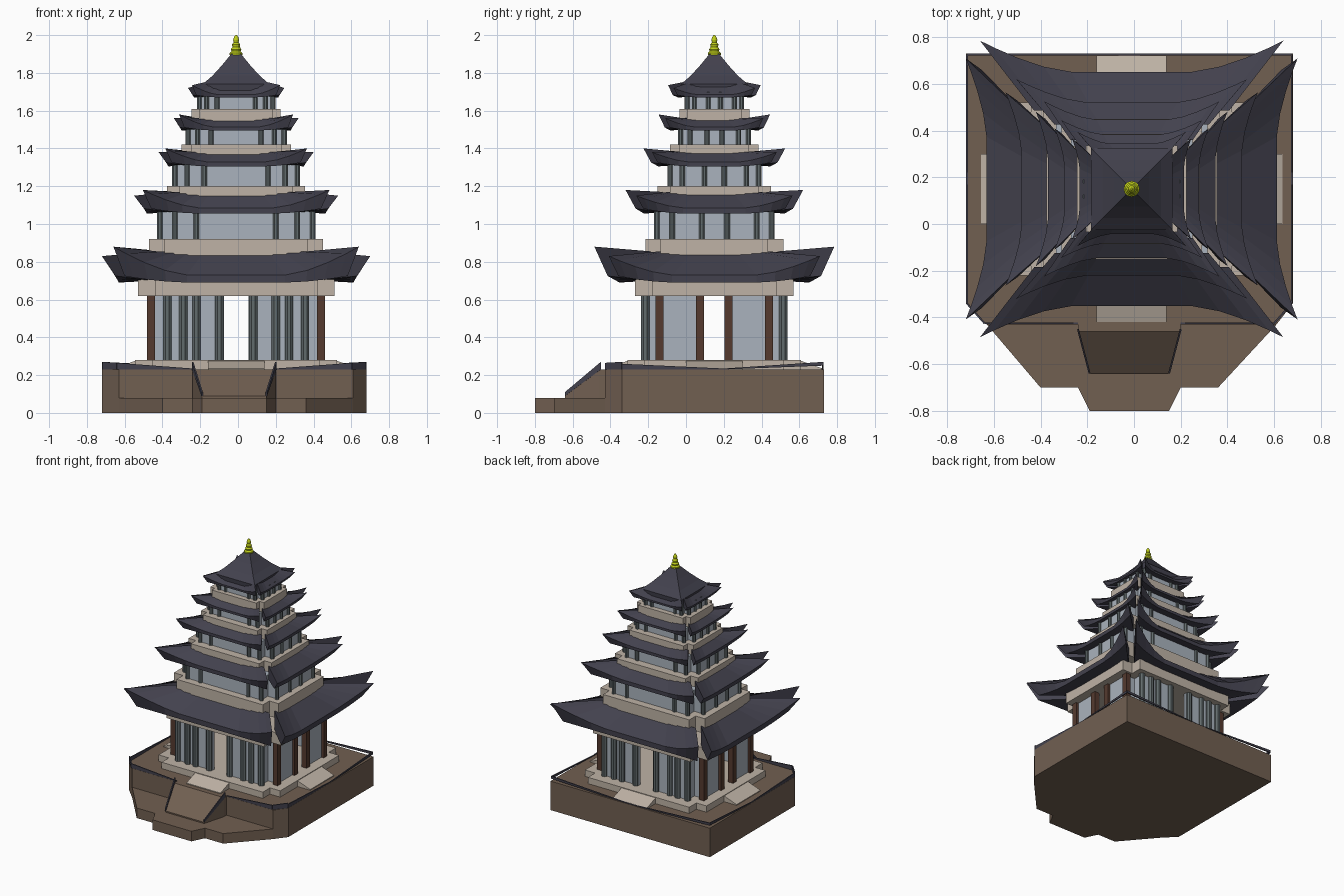
import bpy, bmesh, math
from mathutils import Vector

cube = bpy.data.objects.get("Cube")
if cube:
    bpy.data.objects.remove(cube)

CX, CY = -0.01, 0.15  # tower centre


def material(name, rgb):
    m = bpy.data.materials.new(name)
    m.use_nodes = True
    m.diffuse_color = (*rgb, 1)
    m.node_tree.nodes["Principled BSDF"].inputs["Base Color"].default_value = (*rgb, 1)
    return m


EARTH = material("earth brown", (0.165, 0.115, 0.083))
STONE = material("pale stone", (0.52, 0.45, 0.38))
WALL = material("blue grey wall", (0.40, 0.45, 0.51))
POST = material("slate post", (0.12, 0.145, 0.15))
WOOD = material("dark wood", (0.09, 0.042, 0.028))
TILE = material("dark roof tile", (0.055, 0.053, 0.075))
GOLD = material("yellow green gilding", (0.52, 0.62, 0.01))


def finish(name, bm, mat):
    bmesh.ops.recalc_face_normals(bm, faces=bm.faces)
    me = bpy.data.meshes.new(name)
    bm.to_mesh(me)
    bm.free()
    me.materials.append(mat)
    ob = bpy.data.objects.new(name, me)
    bpy.context.collection.objects.link(ob)
    return ob


def loft(name, rings, mat, into=None):
    """Skin a row of equal closed rings and cap both ends."""
    bm = into or bmesh.new()
    rows = [[bm.verts.new(p) for p in r] for r in rings]
    for a, b in zip(rows, rows[1:]):
        for i in range(len(a)):
            j = (i + 1) % len(a)
            bm.faces.new((a[i], a[j], b[j], b[i]))
    bm.faces.new(rows[0][::-1])
    bm.faces.new(rows[-1])
    return None if into else finish(name, bm, mat)


def prism(name, pts, z0, z1, mat, into=None):
    return loft(name, [[(x, y, z) for x, y in pts] for z in (z0, z1)], mat, into)


def rect(x, y, hx, hy):
    return [(x - hx, y - hy), (x + hx, y - hy), (x + hx, y + hy), (x - hx, y + hy)]


def cross(hx, hy, n):
    """Rectangle with square notches at its corners, around the tower."""
    quarter = [(hx, hy - n), (hx - n, hy - n), (hx - n, hy)]
    pts = []
    for sx, sy in ((1, 1), (-1, 1), (-1, -1), (1, -1)):
        q = [(CX + sx * x, CY + sy * y) for x, y in quarter]
        pts += q if sx * sy > 0 else q[::-1]
    return pts


def place(side, u, d, z):
    """Tower point at width u and outward distance d on one of four sides."""
    x, y = ((u, -d), (d, u), (-u, d), (-d, -u))[side]
    return (CX + x, CY + y, z)


# Terrace in two levels
left = [(-0.72, 0.73), (-0.72, -0.34), (-0.63, -0.43)]
right = [(0.61, -0.43), (0.68, -0.34), (0.68, 0.73)]
apron = [(-0.40, -0.70), (-0.24, -0.70), (-0.19, -0.80),
         (0.15, -0.80), (0.20, -0.70), (0.36, -0.70)]
prism("lower_terrace", left + apron + right, 0, 0.08, EARTH)
prism("upper_terrace", left + right, 0.08, 0.23, EARTH)

# Front ramp, narrowing downwards
loft("front_ramp", [
    [(-0.24, -0.43, 0.08), (0.20, -0.43, 0.08), (0.20, -0.43, 0.23), (-0.24, -0.43, 0.23)],
    [(-0.24, -0.46, 0.08), (0.20, -0.46, 0.08), (0.20, -0.46, 0.23), (-0.24, -0.46, 0.23)],
    [(-0.19, -0.64, 0.08), (0.15, -0.64, 0.08), (0.15, -0.64, 0.09), (-0.19, -0.64, 0.09)],
], EARTH)

# Thin tapering rails along the terrace edges
bm = bmesh.new()


def rail(a, b, za, zb, ha, hb):
    a, b = Vector(a), Vector(b)
    side = Vector((b.y - a.y, a.x - b.x)).normalized() * 0.004
    rings = []
    for p, z, h in ((a, za, ha), (b, zb, hb)):
        q, r = p - side, p + side
        rings.append([(q.x, q.y, z), (r.x, r.y, z), (r.x, r.y, z + h), (q.x, q.y, z + h)])
    loft("", rings, None, bm)


for xs in (-1, 1):
    cx = -0.02
    rail((cx + xs * 0.22, -0.425), (cx + xs * 0.62, -0.425), 0.23, 0.23, 0.005, 0.035)
    rail((cx + xs * 0.62, -0.425), (cx + xs * 0.695, -0.34), 0.23, 0.23, 0.035, 0.04)
    rail((cx + xs * 0.695, -0.34), (cx + xs * 0.695, 0.2), 0.23, 0.23, 0.03, 0.005)
    rail((cx + xs * 0.695, 0.2), (cx + xs * 0.695, 0.725), 0.23, 0.25, 0.005, 0.02)
    rail((cx, 0.725), (cx + xs * 0.695, 0.725), 0.23, 0.25, 0.004, 0.02)
    rail((cx + xs * 0.17, -0.64), (cx + xs * 0.22, -0.45), 0.09, 0.23, 0.02, 0.04)
finish("terrace_rails", bm, TILE)

# Plinth with a sloping step on each side
prism("plinth", cross(0.535, 0.46, 0.09), 0.23, 0.28, STONE)
for side in range(4):
    d = (0.46, 0.535)[side % 2]
    loft("plinth_step", [
        [place(side, u, dd, z) for u, dd, z in
         ((w, d - 0.01, 0.228), (w, d + 0.11, 0.228), (w, d + 0.11, 0.236), (w, d - 0.01, 0.279))]
        for w in (-0.15, 0.15)], STONE)

# Ground floor: open hall with a doorway on every side
hx, hy, n = 0.45, 0.365, 0.085
bm = bmesh.new()
for sx in (-1, 1):
    for sy in (-1, 1):
        def panel(x0, x1, y0, y1):
            prism("", rect(CX + sx * (x0 + x1) / 2, CY + sy * (y0 + y1) / 2,
                           (x1 - x0) / 2, (y1 - y0) / 2), 0.28, 0.62, None, bm)
        panel(0.065, hx - n, hy - 0.025, hy)
        panel(hx - n - 0.025, hx - n, hy - n, hy - 0.025)
        panel(hx - n, hx, hy - n - 0.025, hy - n)
        panel(hx - 0.025, hx, 0.055, hy - n - 0.025)
finish("hall_walls", bm, WALL)


def posts(name, spots, r, z0, z1, mat, sides=8):
    bm = bmesh.new()
    for x, y in spots:
        ring = [(CX + x + r * math.cos(a), CY + y + r * math.sin(a))
                for a in (math.tau * (i + 0.5) / sides for i in range(sides))]
        prism("", ring, z0, z1, None, bm)
    finish(name, bm, mat)


signs = [(a, b) for a in (-1, 1) for b in (-1, 1)]
posts("hall_front_and_back_posts",
      [(a * x, b * hy) for a, b in signs for x in (0.09, 0.21, 0.28, hx - n)],
      0.024, 0.28, 0.62, POST)
posts("hall_side_posts",
      [(a * hx, b * y) for a, b in signs for y in (0.075, hy - n + 0.01)],
      0.03, 0.28, 0.62, WOOD, 4)
prism("hall_beam", cross(0.52, 0.42, 0.09), 0.62, 0.71, STONE)

# Upper floors: balcony slab, wall block, posts
floors = [  # wall hx, hy, slab hx, hy, slab bottom, floor, wall top
    (0.405, 0.305, 0.46, 0.365, 0.80, 0.92, 1.09),
    (0.325, 0.235, 0.365, 0.30, 1.12, 1.20, 1.33),
    (0.255, 0.18, 0.29, 0.235, 1.34, 1.42, 1.52),
    (0.195, 0.145, 0.235, 0.185, 1.53, 1.61, 1.70),
]
for wx, wy, bx, by, z0, z1, z2 in floors:
    n = wx * 0.2
    prism("balcony", cross(bx, by, n), z0, z1, STONE)
    prism("floor_wall", cross(wx, wy, n), z1, z2, WALL)
    spots = [(a * x, b * wy) for a, b in signs for x in (wx * 0.52, wx - n)]
    spots += [(a * wx, b * y) for a, b in signs for y in (wy * 0.22, wy - n)]
    posts("floor_posts", spots, 0.012 + wx * 0.01, z1, z2, POST)


# Roof skirts: four separate upswept slabs per storey
def roof_slab(side, tip_u, tip_d, mid_d, in_u, in_d, zb, zt, ztip, s):
    rings = []
    for k in (-1, -0.9, -0.75, -0.58, -0.4, 0.4, 0.58, 0.75, 0.9, 1):
        f = max(0, (abs(k) - 0.4) / 0.6) ** 1.5
        u, d = k * tip_u, mid_d + (tip_d - mid_d) * f
        ze = zb + 0.04 * s
        rings.append([place(side, *p) for p in (
            (k * in_u, in_d, zt),
            (u, d, ze + (ztip - ze) * f),
            (u * (1 - 0.09 * f), d - 0.07 * s * f, zb + 0.035 * s * f),
            (k * in_u, in_d, zb + 0.01 * s))])
    loft("roof_slab", rings, TILE)


roofs = [  # side reach, front reach, inner x, inner y, bottom, top, front tip, side tip
    (0.71, 0.635, 0.43, 0.335, 0.69, 0.855, 0.88, 0.83),
    (0.54, 0.47, 0.34, 0.275, 1.055, 1.17, 1.18, 1.15),
    (0.41, 0.375, 0.27, 0.21, 1.305, 1.385, 1.40, 1.38),
    (0.33, 0.295, 0.215, 0.165, 1.495, 1.56, 1.58, 1.56),
    (0.255, 0.245, 0.13, 0.12, 1.67, 1.76, 1.735, 1.72),
]
for rx, ry, ix, iy, zb, zt, zf, zs in roofs:
    s = rx / 0.71
    for side in (0, 2):
        roof_slab(side, rx * 0.915, ry, ry * 0.79, ix * 0.97, iy, zb, zt, zf, s)
    for side in (1, 3):
        roof_slab(side, ry * 0.88, rx, rx * 0.875, iy * 0.87, ix, zb, zt, zs, s)

# Concave pyramid cap
loft("roof_cap", [[(x, y, z) for x, y in rect(CX, CY, h, h)] for h, z in
                  ((0.17, 1.70), (0.175, 1.742), (0.125, 1.785), (0.075, 1.84), (0.026, 1.90))], TILE)

# Turned finial
loft("finial", [[(CX + r * math.cos(math.tau * i / 12), CY + r * math.sin(math.tau * i / 12), z)
                 for i in range(12)] for r, z in
                ((0.034, 1.895), (0.034, 1.905), (0.024, 1.915), (0.028, 1.925), (0.019, 1.937),
                 (0.022, 1.95), (0.013, 1.962), (0.016, 1.975), (0.011, 1.99), (0.004, 2.0))], GOLD)
